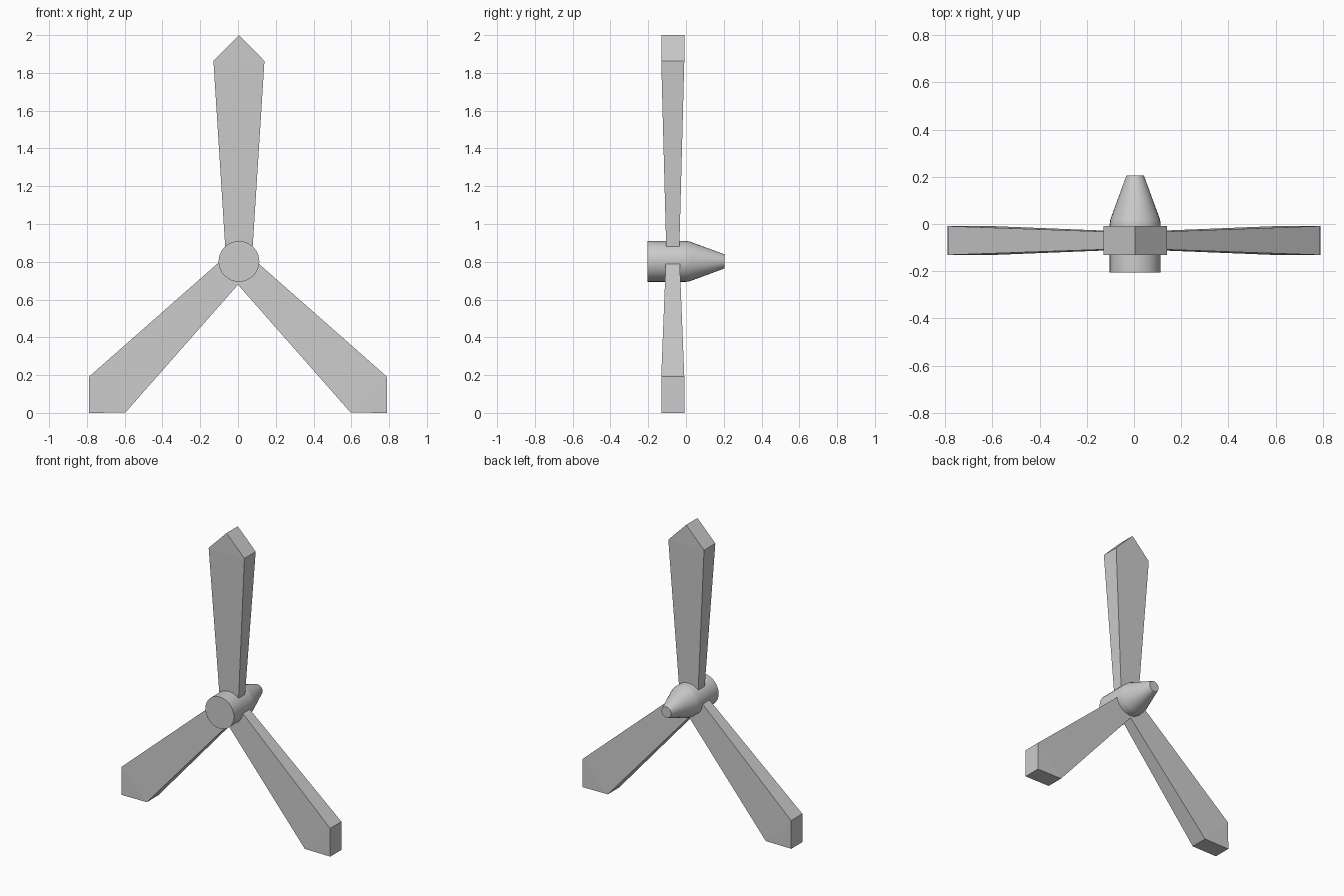
import bpy, bmesh, math
from mathutils import Matrix, Vector

if "Cube" in bpy.data.objects:
    bpy.data.objects.remove(bpy.data.objects["Cube"])


def make_object(name, bm):
    bmesh.ops.recalc_face_normals(bm, faces=bm.faces)
    mesh = bpy.data.meshes.new(name)
    bm.to_mesh(mesh)
    bm.free()
    obj = bpy.data.objects.new(name, mesh)
    bpy.context.collection.objects.link(obj)
    return obj


def blade(name, origin, angle):
    """Tapered blade along local z, turned about the y axis."""
    # half width, half thickness, height
    sections = [(0.0717, 0.0345, 0.06), (0.135, 0.061, 1.06)]
    tip = 1.197
    bm = bmesh.new()
    sides = []
    for s in (-1, 1):
        (w0, t0, z0), (w1, t1, z1) = sections
        pts = [(-w0, t0, z0), (w0, t0, z0), (w1, t1, z1), (0, t1, tip), (-w1, t1, z1)]
        v = [bm.verts.new((x, s * t, z)) for x, t, z in pts]
        bm.faces.new((v[0], v[1], v[2], v[4]))
        bm.faces.new((v[4], v[2], v[3]))
        sides.append(v)
    a, b = sides
    for i in range(5):
        j = (i + 1) % 5
        bm.faces.new((a[i], a[j], b[j], b[i]))
    bm.transform(Matrix.Translation(origin) @ Matrix.Rotation(angle, 4, 'Y'))
    return make_object(name, bm)


# Hub: round body with a blunt conical nose pointing to +y
profile = [(-0.205, 0.108), (0.0, 0.108), (0.02, 0.105), (0.205, 0.037)]
SIDES = 32
bm = bmesh.new()
rings = []
for y, r in profile:
    rings.append([bm.verts.new((0.005 + r * math.cos(2 * math.pi * i / SIDES), y,
                                0.802 + r * math.sin(2 * math.pi * i / SIDES)))
                  for i in range(SIDES)])
for a, b in zip(rings, rings[1:]):
    for i in range(SIDES):
        j = (i + 1) % SIDES
        bm.faces.new((a[i], a[j], b[j], b[i]))
bm.faces.new(rings[0])
bm.faces.new(rings[-1])
hub = make_object("hub", bm)
bpy.context.view_layer.objects.active = hub
hub.select_set(True)
bpy.ops.object.shade_smooth_by_angle(angle=math.radians(30))

# Blades: one upright, two lower ones set slightly further inward
blade("upper_blade", Vector((0.005, -0.07, 0.803)), 0)
for side, name in ((1, "right_blade"), (-1, "left_blade")):
    reach = 1.06 * math.sqrt(0.5)
    origin = Vector((side * (0.692 - reach), -0.07, 0.097 + reach))
    blade(name, origin, side * math.radians(135))
